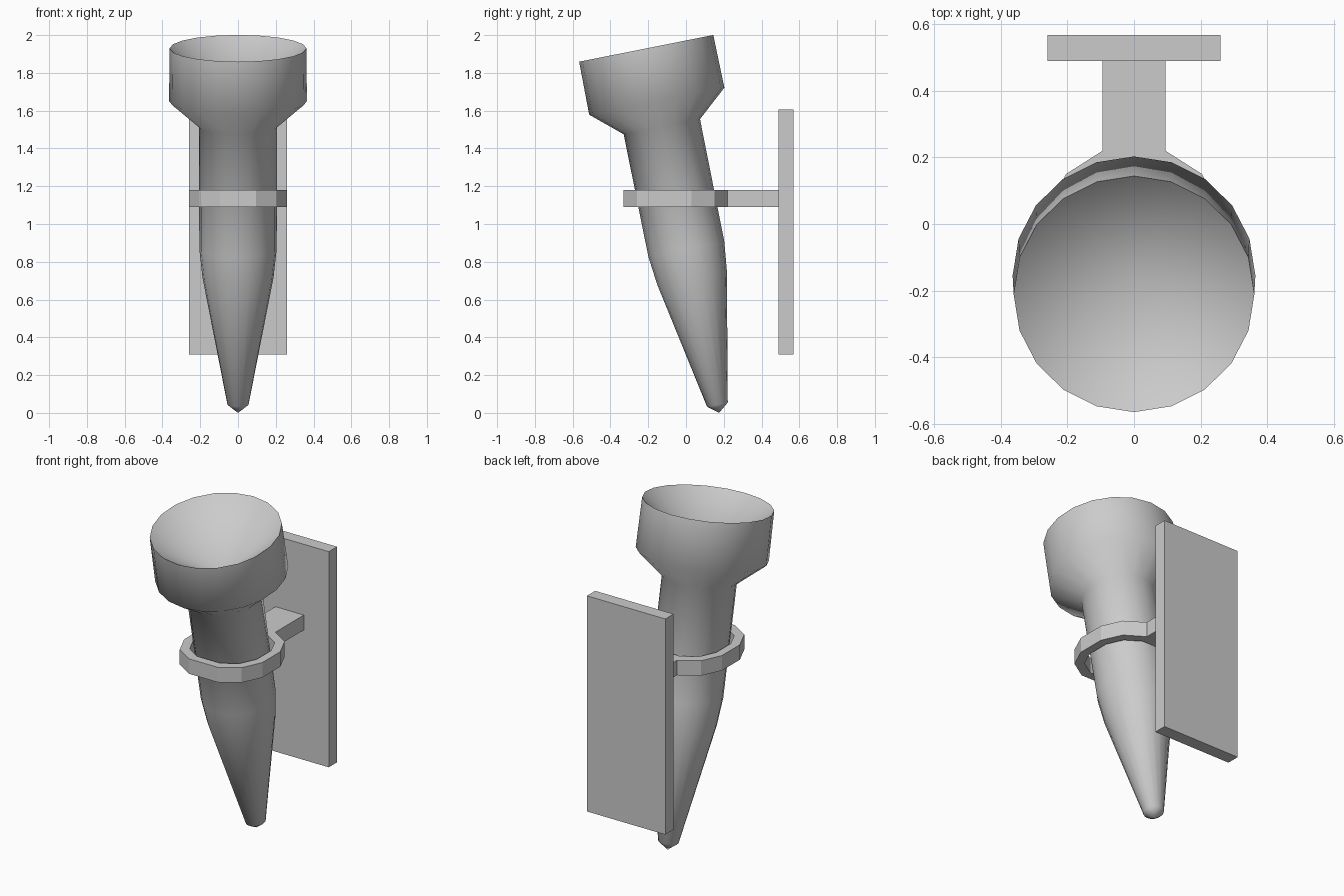
import bpy, bmesh, math
from mathutils import Matrix

if "Cube" in bpy.data.objects:
    bpy.data.objects.remove(bpy.data.objects["Cube"])


def make_object(name, bm):
    bmesh.ops.recalc_face_normals(bm, faces=bm.faces[:])
    mesh = bpy.data.meshes.new(name)
    bm.to_mesh(mesh)
    bm.free()
    obj = bpy.data.objects.new(name, mesh)
    bpy.context.collection.objects.link(obj)
    return obj


def box(name, x, y, z):
    """Box symmetric in x, with given y and z ranges."""
    bm = bmesh.new()
    bmesh.ops.create_cube(bm, size=1)
    size = (2 * x, y[1] - y[0], z[1] - z[0])
    centre = (0, sum(y) / 2, sum(z) / 2)
    bmesh.ops.transform(bm, verts=bm.verts[:],
                        matrix=Matrix.Translation(centre) @ Matrix.Diagonal((*size, 1)))
    return make_object(name, bm)


def lathe(name, profile, sides):
    """Turn (radius, height) points around z; radius 0 makes a pole."""
    bm = bmesh.new()
    rings = []
    for r, h in profile:
        count = sides if r else 1
        rings.append([bm.verts.new((r * math.sin(2 * math.pi * i / sides),
                                    r * math.cos(2 * math.pi * i / sides), h))
                      for i in range(count)])
    for a, b in zip(rings, rings[1:]):
        for i in range(sides):
            j = (i + 1) % sides
            quad = [a[i % len(a)], a[j % len(a)], b[j % len(b)], b[i % len(b)]]
            bm.faces.new(list(dict.fromkeys(quad)))
    return make_object(name, bm)


# Tilted torch body: pointed foot, tapered handle, flared cup with hollow top
profile = [(0, 0), (0.056, 0.045), (0.188, 0.73), (0.205, 0.885), (0.206, 1.545),
           (0.365, 1.683), (0.362, 1.968), (0, 1.70)]
torch = lathe("torch_body", profile, 20)
torch.location = (0, 0.175, 0)
torch.rotation_euler.x = math.radians(11.3)
bpy.context.view_layer.objects.active = torch
torch.select_set(True)
bpy.ops.object.shade_smooth_by_angle(angle=math.radians(60))
torch.select_set(False)

# Faceted holder ring around the handle
Z0, Z1, CY = 1.09, 1.18, -0.055
half = [(0.095, -0.33), (0.205, -0.26), (0.26, -0.14),
        (0.26, 0.03), (0.205, 0.15), (0.095, 0.22)]
outer = half + [(-x, y) for x, y in reversed(half)]
inner = [(x * 0.81, CY + (y - CY) * 0.81) for x, y in outer]
bm = bmesh.new()
loops = [[bm.verts.new((x, y, z)) for x, y in pts]
         for pts, z in ((outer, Z0), (outer, Z1), (inner, Z1), (inner, Z0))]
n = len(outer)
for k in range(4):
    a, b = loops[k], loops[(k + 1) % 4]
    for i in range(n):
        j = (i + 1) % n
        bm.faces.new((a[i], a[j], b[j], b[i]))
make_object("holder_ring", bm)

# Arm and wall plate
box("holder_arm", 0.094, (0.22, 0.49), (Z0, Z1))
box("wall_plate", 0.26, (0.49, 0.568), (0.31, 1.605))
